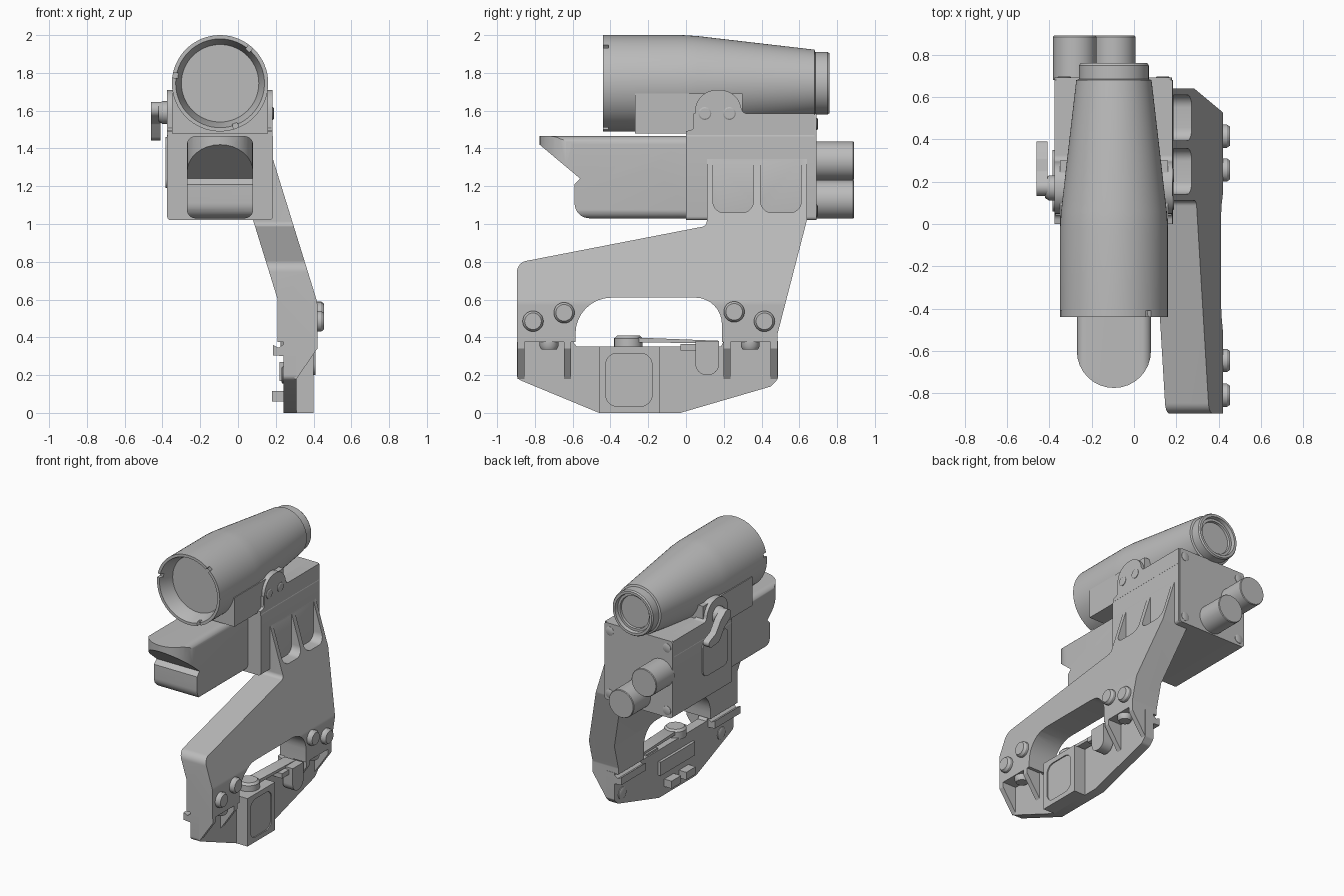
import bpy, bmesh
from math import sin, cos, pi, tan, radians
from mathutils import Vector

if "Cube" in bpy.data.objects:
    bpy.data.objects.remove(bpy.data.objects["Cube"], do_unlink=True)

grey = bpy.data.materials.new("matte grey")
grey.use_nodes = True
COLOR = (0.5, 0.5, 0.5, 1)
grey.diffuse_color = COLOR
grey.node_tree.nodes["Principled BSDF"].inputs["Base Color"].default_value = COLOR
CX, TZ = -0.095, 1.745          # optic axis


def finish(name, bm):
    bmesh.ops.remove_doubles(bm, verts=bm.verts, dist=1e-5)
    bmesh.ops.recalc_face_normals(bm, faces=bm.faces)
    me = bpy.data.meshes.new(name)
    bm.to_mesh(me)
    bm.free()
    me.materials.append(grey)
    ob = bpy.data.objects.new(name, me)
    bpy.context.collection.objects.link(ob)
    return ob


def rounded(pts, n=8):
    """Polygon whose (a, b, radius) corners become arcs."""
    out = []
    for i, p in enumerate(pts):
        c = Vector((p[0], p[1], 0))
        if len(p) == 2:
            out.append(c)
            continue
        u, v = [(Vector((q[0], q[1], 0)) - c).normalized() for q in (pts[i - 1], pts[(i + 1) % len(pts)])]
        half, r = u.angle(v) / 2, p[2]
        mid = c + (u + v).normalized() * (r / sin(half))
        a, b = [(c + w * (r / tan(half)) - mid).normalized() for w in (u, v)]
        out += [mid + a.slerp(b, k / n).normalized() * r for k in range(n + 1)]
    return out


def prism(name, pts, axis, lo, hi):
    """Extrude an outline along an axis; outline is given in the other two axes."""
    put = {"x": lambda p, t: (t, p.x, p.y), "y": lambda p, t: (p.x, t, p.y),
           "z": lambda p, t: (p.x, p.y, t)}[axis]
    outline = rounded(pts)
    outline = [p for i, p in enumerate(outline) if (p - outline[i - 1]).length > 1e-5]
    bm = bmesh.new()
    a, b = [[bm.verts.new(put(p, t)) for p in outline] for t in (lo, hi)]
    bm.faces.new(a)
    bm.faces.new(b)
    for i in range(len(a)):
        bm.faces.new((a[i - 1], a[i], b[i], b[i - 1]))
    return finish(name, bm)


def rect(a0, a1, b0, b1, r=None):
    tail = (r,) if r else ()
    return [q + tail for q in ((a0, b0), (a1, b0), (a1, b1), (a0, b1))]


def box(name, x0, x1, y0, y1, z0, z1, r=None, axis="x"):
    if axis == "x":
        return prism(name, rect(y0, y1, z0, z1, r), "x", x0, x1)
    return prism(name, rect(x0, x1, z0, z1, r), "y", y0, y1)


def lathe(name, profile, center, axis="y", n=48):
    """Revolve (radius, distance) points around an axis through center."""
    put = {"x": lambda c, s, t: (t, c, s), "y": lambda c, s, t: (c, t, s),
           "z": lambda c, s, t: (c, s, t)}[axis]
    bm = bmesh.new()
    rings = [[bm.verts.new(Vector(put(r * cos(2 * pi * k / n), r * sin(2 * pi * k / n), t)) + Vector(center))
              for k in range(n)] for r, t in profile]
    for a, b in zip(rings, rings[1:]):
        for k in range(n):
            bm.faces.new((a[k - 1], a[k], b[k], b[k - 1]))
    bm.faces.new(rings[0])
    bm.faces.new(rings[-1])
    return finish(name, bm)


def button(name, center, axis, r, h, n=32):
    """Short cylinder with a softened far rim; negative h points the other way."""
    return lathe(name, [(r, 0), (r, h * 0.6), (r * 0.8, h)], center, axis, n)


def boolean(ob, cutters, op):
    for c in cutters:
        m = ob.modifiers.new(op, "BOOLEAN")
        m.operation, m.object, m.solver = op, c, "EXACT"
    me = bpy.data.meshes.new_from_object(ob.evaluated_get(bpy.context.evaluated_depsgraph_get()))
    ob.modifiers.clear()
    ob.data = me
    for c in cutters:
        bpy.data.objects.remove(c, do_unlink=True)
    return ob


# Optic tube with recessed glass and three rim notches
tube = lathe("optic_tube", [(0.205, -0.33), (0.21, -0.36), (0.235, -0.44), (0.255, -0.44), (0.255, -0.02),
                            (0.25, 0.06), (0.178, 0.68), (0.165, 0.685), (0.165, 0.75), (0.158, 0.76),
                            (0.14, 0.76), (0.135, 0.735), (0.118, 0.735), (0.115, 0.72)], (CX, 0, TZ), n=64)
notches = []
for deg in (50, 170, 290):
    d = Vector((cos(radians(deg)), sin(radians(deg)), 0))
    s = Vector((-d.y, d.x, 0)) * 0.014
    o = Vector((CX, TZ, 0))
    quad = [o + d * a + s * b for a, b in ((0.2, -1), (0.28, -1), (0.28, 1), (0.2, 1))]
    notches.append(prism("notch", [(q.x, q.y) for q in quad], "y", -0.46, -0.41))
boolean(tube, notches, "DIFFERENCE")

# Housing, tube saddle and the rounded ears beside the tube
box("housing", -0.375, 0.185, 0, 0.68, 1.02, 1.48, 0.02, "y")
box("upper_housing", -0.37, 0.178, 0.04, 0.68, 1.4, 1.585)
box("tube_saddle", -0.35, 0.16, -0.27, 0.3, 1.478, 1.69)
ear = [(0.0, 1.47), (0.0, 1.492), (0.045, 1.5, 0.03), (0.05, 1.71, 0.115), (0.29, 1.71, 0.115),
       (0.295, 1.585, 0.03), (0.68, 1.585), (0.68, 1.47)]
for side, x0, x1 in (("left", 0.1, 0.183), ("right", -0.375, -0.29)):
    prism(side + "_ear", ear, "x", x0, x1)
for y in (0.1, 0.23):
    lathe("ear_pin", [(0.034, 0.15), (0.034, 0.186), (0.028, 0.19)], (0, y, 1.585), "x", 24)
box("side_panel", -0.385, -0.37, 0.06, 0.35, 1.19, 1.46, 0.05)

# Switch lever on the right side
button("switch_pivot", (-0.37, 0.17, 1.59), "x", 0.06, -0.05)
prism("switch_lever", [(0.11, 1.6, 0.04), (0.17, 1.66, 0.04), (0.25, 1.6, 0.03), (0.31, 1.52, 0.03),
                       (0.41, 1.48, 0.025), (0.37, 1.44, 0.02), (0.27, 1.45, 0.03), (0.21, 1.53, 0.03)],
      "x", -0.46, -0.41)

# Rear cover, its screws and the two battery tubes
box("rear_cover", -0.375, 0.18, 0.675, 0.692, 1.02, 1.585, 0.02, "y")
for x in (-0.33, 0.135):
    for z in (1.07, 1.53):
        button("cover_screw", (x, 0.69, z), "y", 0.032, 0.008, 20)
for x, z in ((-0.28, 1.335), (CX, 1.13)):
    lathe("battery_tube", [(0.102, 0.68), (0.102, 0.885), (0.098, 0.89)], (x, 0, z))

# Projector nose: side outline trimmed by a round plan and a soft front outline
nose = prism("projector_nose", [(0.02, 1.03), (-0.59, 1.03, 0.08), (-0.59, 1.21), (-0.56, 1.24),
                                (-0.775, 1.42), (-0.775, 1.465), (0.02, 1.465)], "x", -0.3, 0.12)
plan = prism("nose_plan", [(-0.27, 0.1), (-0.27, -0.775, 0.174), (0.08, -0.775, 0.174), (0.08, 0.1)], "z", 0.9, 1.6)
front = box("nose_front", -0.27, 0.08, -0.9, 0.2, 1.03, 1.465, 0.045, "y")
boolean(nose, [plan, front], "INTERSECT")

# Side bracket: side outline trimmed by the slanted front outline, with two pockets
bracket = prism("side_bracket", [(-0.895, 0.375), (-0.895, 0.795, 0.06), (0.11, 0.99, 0.03), (0.11, 1.36),
                                 (0.64, 1.36), (0.64, 1.02, 0.05), (0.485, 0.42, 0.05), (0.485, 0.375),
                                 (0.19, 0.375), (0.19, 0.61, 0.14), (-0.585, 0.61, 0.19), (-0.585, 0.375)],
                "x", 0, 0.6)
slant = prism("bracket_slant", [(0.08, 1.36), (0.08, 1.02), (0.21, 0.6), (0.21, 0.3), (0.42, 0.3),
                                (0.42, 0.585, 0.1), (0.18, 1.36)], "y", -1, 1)
boolean(bracket, [slant], "INTERSECT")
pockets = [box("pocket", 0.187, 0.6, y, y + 0.215, 1.06, 1.6, 0.06) for y in (0.142, 0.395)]
boolean(bracket, pockets, "DIFFERENCE")
for y, z in ((-0.81, 0.485), (-0.645, 0.53), (0.255, 0.535), (0.415, 0.485)):
    button("bracket_bolt", (0.415, y, z), "x", 0.055, 0.04)

# Rail base slab, centre block and stiffening gussets
prism("base_slab", [(-0.895, 0.38), (-0.895, 0.18, 0.03), (-0.46, 0), (-0.03, 0), (0.45, 0.14, 0.04),
                    (0.487, 0.18, 0.02), (0.487, 0.38), (0.2, 0.38), (0.185, 0.352), (-0.58, 0.352),
                    (-0.6, 0.38)], "x", 0.24, 0.31)
block = box("centre_block", 0.3, 0.4, -0.46, -0.14, 0, 0.352)
boolean(block, [box("groove", 0.392, 0.5, -0.425, -0.18, 0.035, 0.315, 0.06)], "DIFFERENCE")
for y in (-0.893, -0.645, 0.198, 0.448):
    prism("gusset", [(0.3, 0.18), (0.31, 0.18), (0.42, 0.34), (0.42, 0.4), (0.3, 0.4)], "y", y, y + 0.037)
for y in (-0.725, 0.34):
    button("foot_screw", (0.365, y, 0.38), "z", 0.05, -0.045)

# Clamp lever with its pivot and hanging tab
lathe("clamp_pivot", [(0.075, 0.34), (0.075, 0.395), (0.06, 0.41)], (0.3, -0.305, 0), "z", 32)
prism("clamp_arm", [(-0.36, 0.375), (-0.3, 0.4), (0.17, 0.382), (0.17, 0.368)], "x", 0.26, 0.35)
box("clamp_stop", 0.25, 0.38, -0.03, 0.1, 0.33, 0.365)
prism("clamp_tab", [(0.05, 0.38), (0.175, 0.38), (0.175, 0.2, 0.06), (0.05, 0.2, 0.06)], "x", 0.33, 0.41)

# Rail jaws on the inner side
for y0, y1 in ((-0.895, -0.6), (0.2, 0.487)):
    prism("rail_lip", [(0.25, 0.37), (0.215, 0.345), (0.185, 0.36), (0.185, 0.305), (0.25, 0.3)], "y", y0, y1)
box("clamp_bar", 0.22, 0.25, -0.42, -0.02, 0.17, 0.27)
for y0, y1 in ((-0.37, -0.26), (-0.2, -0.09)):
    box("clamp_jaw", 0.18, 0.25, y0, y1, 0.06, 0.115)
for y, z in ((-0.75, 0.2), (0.4, 0.2)):
    button("inner_screw", (0.242, y, z), "x", 0.045, -0.012, 24)

# Smooth curved faces, keep edges crisp
bpy.ops.object.select_all(action="DESELECT")
for ob in bpy.context.collection.objects:
    if ob.type == "MESH":
        ob.select_set(True)
        bpy.context.view_layer.objects.active = ob
bpy.ops.object.shade_smooth_by_angle(angle=radians(30))
